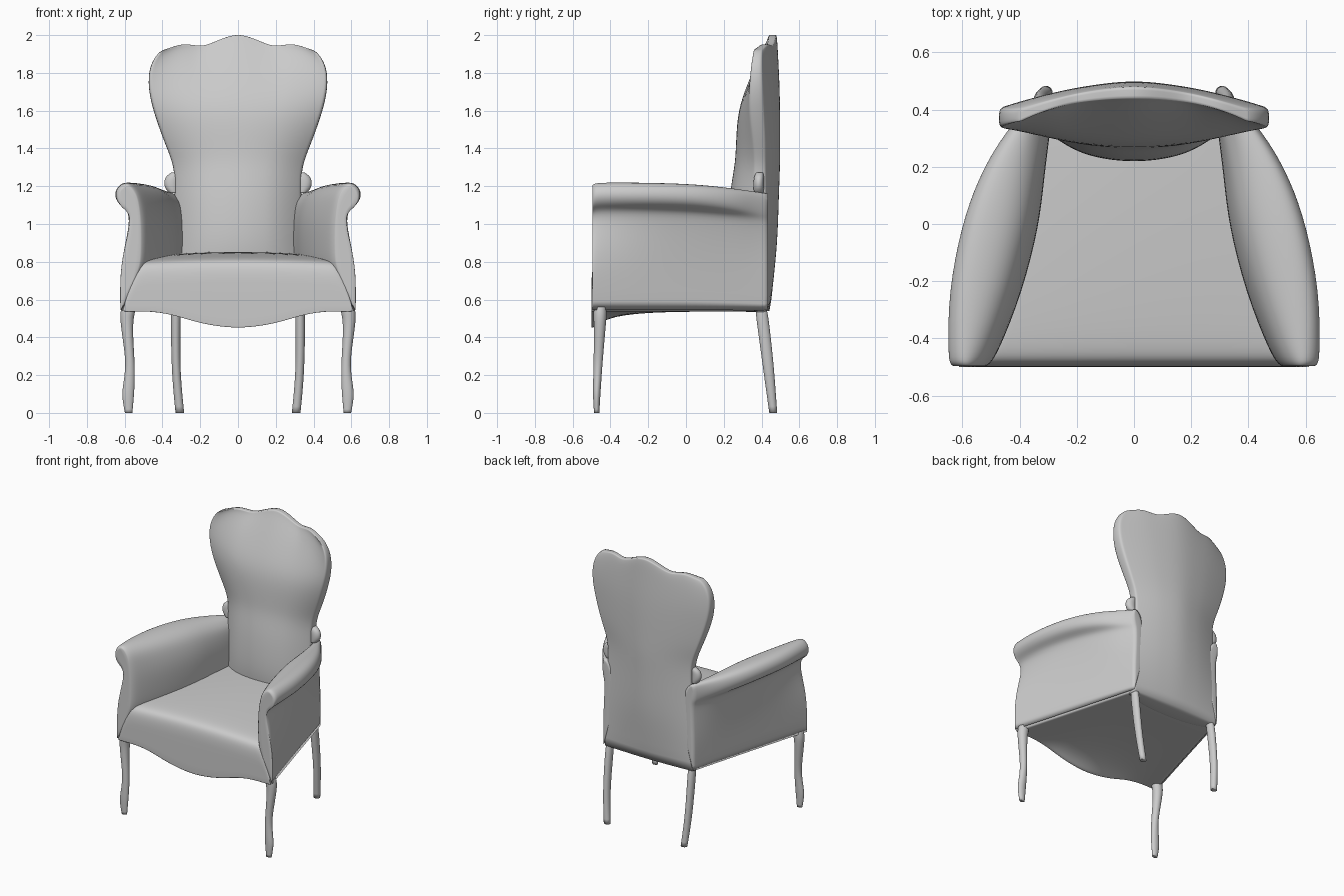
import bpy, bmesh, math

if "Cube" in bpy.data.objects:
    bpy.data.objects.remove(bpy.data.objects["Cube"])


def lerp_table(pts, x):
    """Piecewise linear lookup in (x, value) pairs."""
    if x <= pts[0][0]:
        return pts[0][1]
    for (a, va), (b, vb) in zip(pts, pts[1:]):
        if x <= b:
            return va + (vb - va) * (x - a) / (b - a)
    return pts[-1][1]


def loft(name, rings, mirror=False, crease=0.4):
    """Skin closed rings, close both ends with strips of quads, subdivide."""
    bm = bmesh.new()
    cl = bm.edges.layers.float.new("crease_edge")
    vs = [[bm.verts.new(p) for p in r] for r in rings]
    n = len(vs[0])
    for a, b in zip(vs, vs[1:]):
        for i in range(n):
            j = (i + 1) % n
            bm.faces.new((a[i], a[j], b[j], b[i]))
    for r in (vs[0], vs[-1]):
        for i in range(n // 2 - 1):
            bm.faces.new((r[i], r[i + 1], r[n - 2 - i], r[n - 1 - i]))
        for i in range(n):
            bm.edges.get((r[i], r[(i + 1) % n]))[cl] = crease
    # keep the long lower edges of the upholstery crisp
    if name in ("seat", "arm"):
        corners = (n // 2, n - 1) if name == "seat" else (n - 1,)
        for a, b in zip(vs, vs[1:]):
            for i in corners:
                bm.edges.get((a[i], b[i]))[cl] = 0.9
    bmesh.ops.recalc_face_normals(bm, faces=bm.faces)
    me = bpy.data.meshes.new(name)
    bm.to_mesh(me)
    bm.free()
    me.shade_smooth()
    ob = bpy.data.objects.new(name, me)
    bpy.context.collection.objects.link(ob)
    if mirror:
        ob.modifiers.new("mirror", "MIRROR").use_mirror_merge = False
    sub = ob.modifiers.new("smooth", "SUBSURF")
    sub.levels = sub.render_levels = 2
    return ob


def sym(half):
    return [-u for u in reversed(half[1:])] + half


def side_x(y):
    """Outer half width of the chair's straight lower edge."""
    return .622 - .262 * (y + .49) / .92


# Backrest: height, half width, front edge/centre y, rear edge/centre y
back_rows = [
    (0.535, .358, .36, .28, .430, .445), (0.80, .350, .36, .225, .428, .475),
    (0.95, .342, .36, .215, .425, .487), (1.15, .335, .36, .230, .42, .493),
    (1.27, .335, .365, .250, .42, .498), (1.35, .355, .365, .262, .42, .50),
    (1.45, .397, .355, .265, .42, .50), (1.60, .450, .335, .275, .41, .50),
    (1.72, .477, .335, .325, .405, .497), (1.83, .472, .34, .385, .40, .490),
    (1.90, .430, .35, .43, .40, .485), (1.92, .400, .355, .44, .40, .480)]
crest = [(0, .088), (.08, .065), (.18, .018), (.29, .035), (.34, .02), (.40, 0)]
us = sym([0, .2, .44, .58, .72, .86, .96, 1])
rings = []
for z, w, ef, cf, eb, cb in back_rows:
    k = min(max((z - 1.5) / .42, 0), 1) ** 2
    front, rear = [], []
    for u in us:
        zz = z + k * lerp_table(crest, abs(u * w))
        front.append((u * w, ef + (cf - ef) * (1 - abs(u) ** 2.5), zz))
        rear.append((u * w, eb + (cb - eb) * (1 - abs(u) ** 1.7), zz))
    rings.append(front + rear[::-1])
loft("backrest", rings, crease=0.7)

# Seat: depth position, top half width, top height, amount of apron drop
apron = [(0, .088), (.1, .08), (.2, .065), (.3, .03), (.4, 0)]
seat_rows = [
    (-.500, .545, .68, 1), (-.498, .55, .73, 1), (-.487, .55, .778, 1),
    (-.455, .54, .80, .7), (-.38, .50, .812, .3), (-.2, .44, .825, .05),
    (.1, .38, .838, 0), (.43, .34, .84, 0)]
us = sym([0, .18, .37, .55, .73, .88, 1])
rings = []
for y, h, zt, d in seat_rows:
    hb = side_x(y) - .01
    top = [(u * h, y, zt + .015 * (1 - u * u)) for u in us]
    low = [(u * hb, y, .537 - d * lerp_table(apron, abs(u * hb))) for u in us]
    rings.append(top + low[::-1])
loft("seat", rings, crease=0.7)

# Arms: depth position, inner x, outer x, top height, roll size
arm_rows = [
    (-.496, .515, .638, 1.207, .9), (-.487, .502, .65, 1.219, 1),
    (-.45, .475, .655, 1.224, 1), (-.24, .39, .655, 1.224, 1),
    (0, .33, .607, 1.218, .95), (.15, .315, .552, 1.205, .8),
    (.27, .30, .487, 1.19, .6), (.35, .29, .425, 1.178, .4),
    (.435, .285, .365, 1.165, .2)]
rings = []
for y, xi, xo, zt, k in arm_rows:
    w = xo - xi
    xb = side_x(y)
    neck = xo - .08 * k
    neck = .5 * (neck + min(neck, xb))
    section = [
        (xi + .02, .74), (xi + .005, .79), (xi, .86), (xi, 1.0),
        (xi + .08 * w, 1.10), (xi + .2 * w, zt - .05),
        (xi + .45 * w, zt - .008),
        (xo - .05 * k, zt), (xo - .012 * k, zt - .03), (xo, zt - .075),
        (xo - .022 * k, zt - .12), (neck + .015 * k, zt - .145),
        (neck, zt - .2), (.5 * (neck + xb), zt - .31),
        (xb + .003, zt - .46), (xb, .535)]
    rings.append([(x, y, z) for x, z in section])
loft("arm", rings, mirror=True, crease=0.8)


# Legs and scrolls: centre x, centre y, height, half width, half depth
def turned(name, stations):
    rings = []
    for x, y, z, rx, ry in stations:
        ring = []
        for i in range(8):
            a = math.tau * (i + .5) / 8
            ring.append((x + 1.1 * rx * math.cos(a), y + 1.1 * ry * math.sin(a), z))
        rings.append(ring)
    loft(name, rings, mirror=True, crease=1.0)


turned("front_leg", [
    (.580, -.455, .56, .037, .034), (.584, -.455, .53, .039, .036),
    (.590, -.455, .49, .034, .033), (.582, -.460, .38, .027, .028),
    (.568, -.466, .25, .023, .023), (.580, -.472, .13, .032, .021),
    (.583, -.473, .08, .031, .019), (.579, -.473, 0, .020, .014)])
turned("back_leg", [
    (.328, .398, .545, .024, .030), (.330, .405, .50, .026, .033),
    (.330, .432, .28, .023, .030), (.322, .447, .14, .023, .026),
    (.308, .462, 0, .023, .021)])

# Carved scrolls where the arms meet the back
turned("back_scroll", [
    (.340, .385, 1.165, .025, .025), (.350, .385, 1.19, .038, .028),
    (.352, .385, 1.225, .041, .028), (.344, .387, 1.255, .036, .026),
    (.333, .39, 1.272, .02, .018)])
